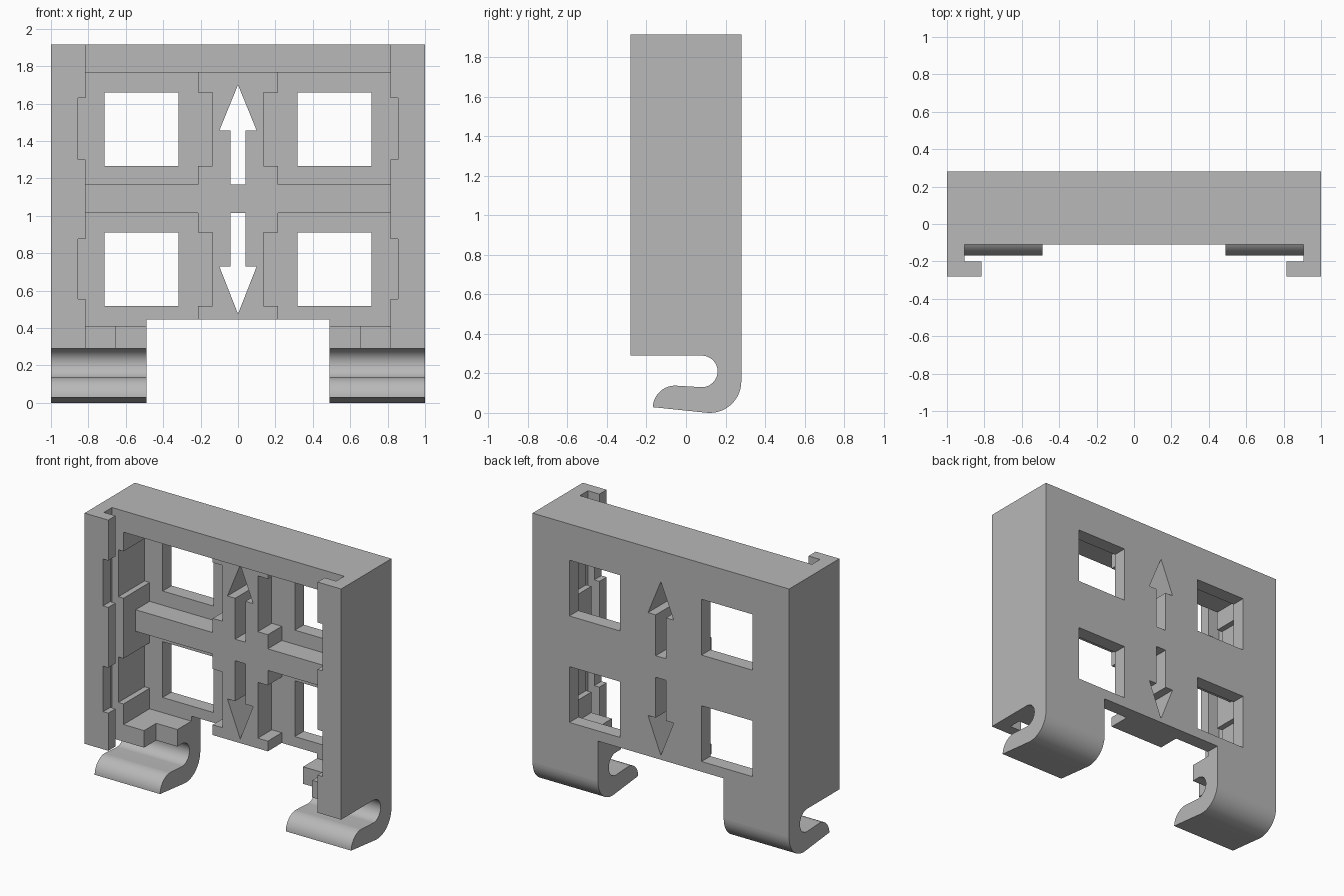
import bpy, bmesh, math

cube = bpy.data.objects.get("Cube")
if cube:
    bpy.data.objects.remove(cube, do_unlink=True)

FRONT, BACK = -0.28, 0.28
TOP, UNDER = 1.915, 0.29
FACE = -0.11      # front of the recessed panel frame
GRID = 0.025      # front of the inner divider grid
FLOOR = 0.18      # bottom of the four pockets
OUT = 0.5         # cutter overshoot in depth


def prism(name, points, depth, axis):
    """Extrude a closed outline along x (outline in y,z) or y (outline in x,z)."""
    bm = bmesh.new()
    a, b = depth
    place = (lambda p, d: (d, p[0], p[1])) if axis == "x" else (lambda p, d: (p[0], d, p[1]))
    face = bm.faces.new([bm.verts.new(place(p, a)) for p in points])
    ext = bmesh.ops.extrude_face_region(bm, geom=[face])
    for v in ext["geom"]:
        if isinstance(v, bmesh.types.BMVert):
            v.co["xyz".index(axis)] = b
    bmesh.ops.recalc_face_normals(bm, faces=bm.faces[:])
    mesh = bpy.data.meshes.new(name)
    bm.to_mesh(mesh)
    bm.free()
    obj = bpy.data.objects.new(name, mesh)
    bpy.context.scene.collection.objects.link(obj)
    return obj


def arc(cy, cz, r, start, end, steps=16):
    angles = [math.radians(start + (end - start) * i / steps) for i in range(steps + 1)]
    return [(cy + r * math.cos(t), cz + r * math.sin(t)) for t in angles]


# Side outline: tall block with a rounded hook underneath
outline = [(FRONT, TOP), (FRONT, UNDER)]
outline += arc(0.08, 0.21, 0.08, 90, -90)
outline += arc(-0.055, 0.025, 0.113, 90, 178)
outline += arc(0.12, 0.16, 0.16, -95, 0)
outline += [(BACK, TOP)]
body = prism("hooked_frame", outline, (-1, 1), "x")

cutters = []


def cut(points, y0, y1):
    cutters.append(prism("cutter", points, (y0, y1), "y"))


def cut_box(x0, x1, z0, z1, y0, y1):
    cut([(x0, z0), (x1, z0), (x1, z1), (x0, z1)], y0, y1)


def cut_pair(x0, x1, *rest):
    cut_box(x0, x1, *rest)
    cut_box(-x1, -x0, *rest)


# Gap between the two hooked legs
cut_box(-0.49, 0.49, -OUT, 0.445, -OUT, OUT)
# Front opening between the lips, and the sliding channel behind them
cut_box(-0.815, 0.815, 0.25, 2.2, -OUT, FACE)
cut_box(-0.905, 0.905, 0.25, 2.2, -0.2, FACE)
# Recess down to the divider grid, stepping lower at the inner ledges
cut_box(-0.815, 0.815, 0.41, 1.765, -0.15, GRID)
cut_box(-0.655, 0.655, 0.25, 0.6, -0.15, GRID)

# Pockets with side notches and window openings
for pocket, notch, window in (
    ((1.167, 1.765), (1.30, 1.63), (1.267, 1.66)),
    ((0.41, 1.015), (0.555, 0.875), (0.517, 0.91)),
):
    cut_pair(0.215, 0.815, *pocket, -0.05, FLOOR)
    cut_pair(0.6, 0.855, *notch, -OUT, FLOOR)
    cut_pair(0.137, 0.4, *window, -0.05, FLOOR)
    cut_pair(0.317, 0.713, *window, 0.1, OUT)

# Up and down arrow openings
for tail, neck, tip in ((1.167, 1.455, 1.70), (1.015, 0.73, 0.475)):
    half = [(0.04, tail), (0.04, neck), (0.1, neck)]
    cut(half + [(0, tip)] + [(-x, z) for x, z in reversed(half)], -0.05, OUT)

for c in cutters:
    c.hide_render = True
    mod = body.modifiers.new("cut", "BOOLEAN")
    mod.operation = "DIFFERENCE"
    mod.solver = "EXACT"
    mod.object = c

# Bake the cuts and remove the cutters
bpy.context.view_layer.update()
graph = bpy.context.evaluated_depsgraph_get()
baked = bpy.data.meshes.new_from_object(body.evaluated_get(graph))
body.modifiers.clear()
body.data = baked
for c in cutters:
    bpy.data.objects.remove(c, do_unlink=True)

# Plain grey plastic
grey = bpy.data.materials.new("plain_grey")
grey.use_nodes = True
colour = (0.48, 0.48, 0.48, 1)
grey.diffuse_color = colour
grey.node_tree.nodes["Principled BSDF"].inputs["Base Color"].default_value = colour
body.data.materials.clear()
body.data.materials.append(grey)

# Smooth the hook curves, keep the flat faces flat
bpy.ops.object.select_all(action="DESELECT")
body.select_set(True)
bpy.context.view_layer.objects.active = body
bpy.ops.object.shade_smooth_by_angle(angle=math.radians(30))
for p in body.data.polygons:
    p.use_smooth = max(abs(c) for c in p.normal) < 0.9995
